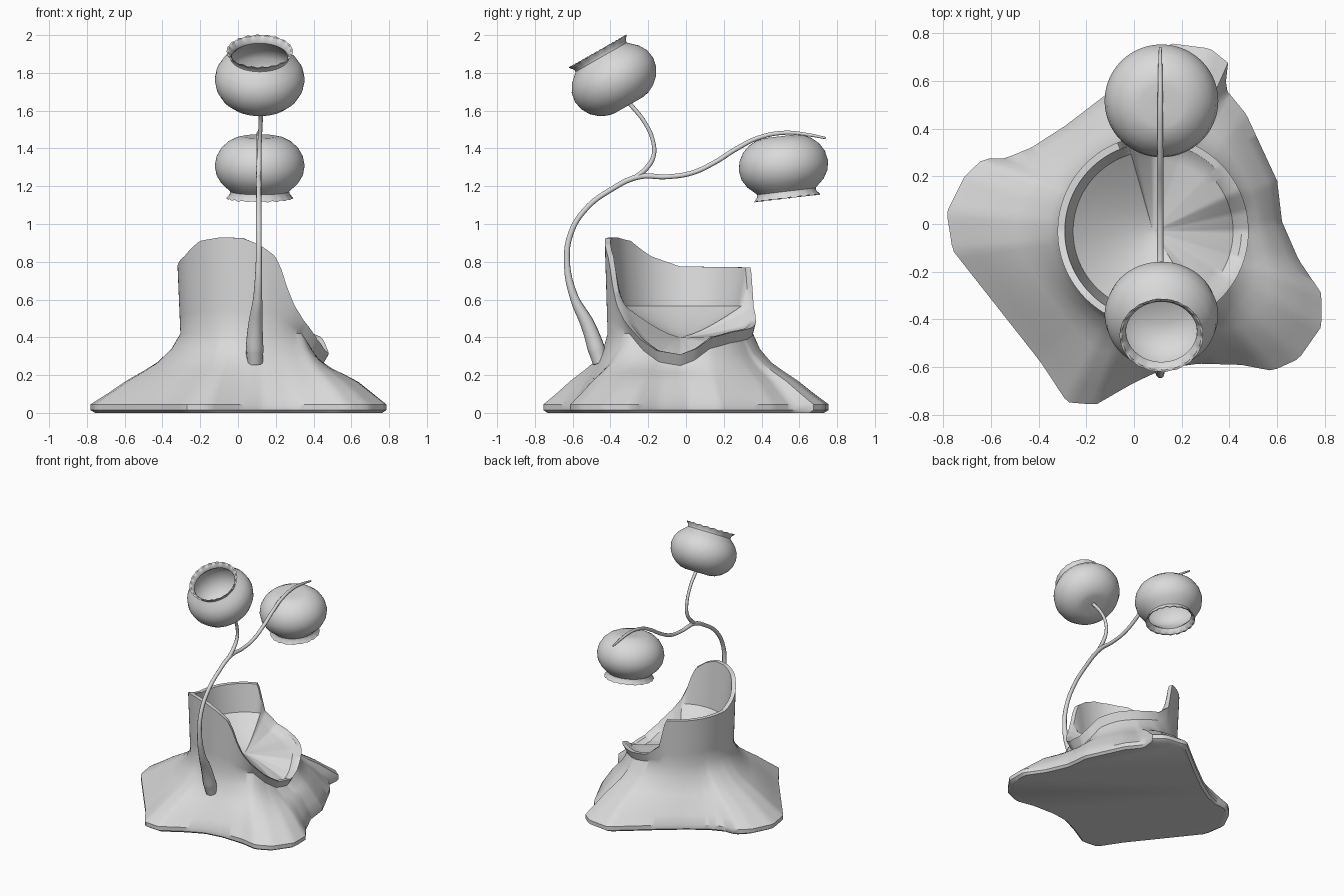
import bpy, bmesh, math
from mathutils import Vector

cube = bpy.data.objects.get("Cube")
if cube:
    bpy.data.objects.remove(cube, do_unlink=True)

mat = bpy.data.materials.new("plain grey")
mat.use_nodes = True
grey = (0.7, 0.7, 0.7, 1)
mat.diffuse_color = grey
mat.node_tree.nodes["Principled BSDF"].inputs["Base Color"].default_value = grey


def finish(obj, angle=35):
    bpy.ops.object.select_all(action='DESELECT')
    obj.select_set(True)
    bpy.context.view_layer.objects.active = obj
    if obj.type == 'CURVE':
        bpy.ops.object.convert(target='MESH')
        obj = bpy.context.object
    if not obj.data.materials:
        obj.data.materials.append(mat)
    bpy.ops.object.shade_smooth_by_angle(angle=math.radians(angle))
    return obj


def loft(name, rings):
    """Skin a list of equal-length point rings and close both ends."""
    bm = bmesh.new()
    rows = [[bm.verts.new(p) for p in ring] for ring in rings]
    n = len(rows[0])
    for a, b in zip(rows, rows[1:]):
        for j in range(n):
            k = (j + 1) % n
            bm.faces.new((a[j], a[k], b[k], b[j]))
    bm.faces.new(rows[0])
    bm.faces.new(rows[-1])
    bmesh.ops.recalc_face_normals(bm, faces=bm.faces)
    mesh = bpy.data.meshes.new(name)
    bm.to_mesh(mesh)
    bm.free()
    obj = bpy.data.objects.new(name, mesh)
    bpy.context.collection.objects.link(obj)
    return finish(obj)


# Hollow stump: spreading skirt, cut-away tube and shallow inner floor
CX, CY = 0.08, -0.03
OUTLINE = [(-.785, .05), (-.76, -.11), (-.39, -.58), (-.28, -.747), (-.16, -.757),
           (0, -.665), (.13, -.605), (.27, -.585), (.45, -.59), (.58, -.615),
           (.69, -.565), (.785, -.43), (.785, -.29), (.69, -.15), (.62, .01),
           (.60, .18), (.47, .46), (.38, .57), (.40, .67), (.32, .735),
           (.15, .757), (-.12, .54), (-.29, .41), (-.43, .32), (-.54, .275),
           (-.63, .275), (-.71, .20)]
polar = sorted((math.atan2(y - CY, x - CX) % math.tau, math.hypot(x - CX, y - CY))
               for x, y in OUTLINE)
polar = [(polar[-1][0] - math.tau, polar[-1][1])] + polar \
    + [(polar[0][0] + math.tau, polar[0][1])]

# Rim height against angle in degrees, counted from +x
RIM = [(0, .31), (12, .34), (25, .40), (45, .43), (70, .45), (90, .48), (104, .56),
       (111, .77), (180, .775), (205, .83), (225, .91), (245, .93), (262, .925),
       (275, .89), (287, .83), (292, .76), (297, .66), (303, .57), (312, .49),
       (328, .39), (342, .33), (360, .31)]


def skirt_radius(t):
    for (a, ra), (b, rb) in zip(polar, polar[1:]):
        if a <= t <= b:
            return math.sin(b - a) / (math.sin(b - t) / ra + math.sin(t - a) / rb)


def rim_height(t):
    d = math.degrees(t)
    for (a, za), (b, zb) in zip(RIM, RIM[1:]):
        if a <= d <= b:
            return za + (zb - za) * (d - a) / (b - a)


def neck_radius(t):
    return 0.385 - 0.02 * max(0, math.cos(t))


def neck_height(t):
    return min(.42, rim_height(t) - 0.06)


def angles(n):
    return [math.tau * i / n for i in range(n)]


def ring(fn):
    """fn(angle) gives radius and height."""
    out = []
    for t in angles(180):
        r, z = fn(t)
        out.append((CX + r * math.cos(t), CY + r * math.sin(t), z))
    return out


def skirt(s, z):
    def fn(t):
        squash = (neck_height(t) - .045) / .375
        return (skirt_radius(t) * (1 - s) + neck_radius(t) * s,
                .045 + (z - .045) * (1 - s * s * (1 - squash)))
    return fn


def wall(u):
    return lambda t: (neck_radius(t) * (1 - u) + 0.4 * u,
                      neck_height(t) * (1 - u) + rim_height(t) * u)


def floor(u):
    def fn(t):
        edge = min(.565, rim_height(t) - 0.025)
        return 0.335 * u, .40 + (edge - .40) * u ** 1.4
    return fn


rings = [ring(lambda t: (skirt_radius(t) * .97, 0)),
         ring(lambda t: (skirt_radius(t), .015))]
rings += [ring(skirt(s, z)) for s, z in
          [(0, .045), (.2, .105), (.4, .17), (.6, .225), (.75, .27), (.9, .34)]]
rings += [ring(wall(u)) for u in (0, .25, .5, .75, 1)]
rings.append(ring(lambda t: (.37, rim_height(t))))
rings += [ring(floor(u)) for u in (1, .9, .8, .65, .5, .35, .2, .03)]
loft("hollow_stump", rings)


# Round pots: shared profile of radius, height from closed end, lip ripple
POT = [(.01, .010, 0), (.09, .004, 0), (.125, .012, 0), (.165, .032, 0),
       (.203, .066, 0), (.228, .11, 0), (.238, .16, 0), (.229, .21, 0),
       (.204, .252, 0), (.174, .28, 0), (.156, .297, 0), (.158, .312, 0),
       (.175, .333, .003), (.166, .331, .003), (.15, .312, 0), (.148, .297, 0),
       (.166, .274, 0), (.195, .246, 0), (.219, .207, 0), (.228, .16, 0),
       (.195, .074, 0), (.12, .022, 0), (.01, .02, 0)]


def pot(name, closed_end, axis):
    turn = Vector((0, 0, 1)).rotation_difference(Vector(axis).normalized())
    loft(name, [[turn @ Vector((r * math.cos(t), r * math.sin(t), h + w * math.sin(20 * t)))
                 + Vector(closed_end) for t in angles(120)] for r, h, w in POT])


pot("hanging_pot", (.115, .497, 1.468), (0, .117, -.993))
pot("upright_pot", (.115, -.302, 1.625), (0, -.495, .869))


# Stem with a swollen foot, and its side branch
def tube(name, points):
    curve = bpy.data.curves.new(name, 'CURVE')
    curve.dimensions = '3D'
    curve.bevel_depth = 1
    curve.bevel_resolution = 3
    curve.resolution_u = 8
    curve.use_fill_caps = True
    spline = curve.splines.new('BEZIER')
    spline.bezier_points.add(len(points) - 1)
    for bp, (x, y, z, r) in zip(spline.bezier_points, points):
        bp.co = (x, y, z)
        bp.radius = r
        bp.handle_left_type = bp.handle_right_type = 'AUTO'
    obj = bpy.data.objects.new(name, curve)
    bpy.context.collection.objects.link(obj)
    finish(obj, 60)


tube("stem", [(.09, -.452, .265, .042), (.088, -.475, .34, .047), (.092, -.517, .46, .039),
              (.105, -.595, .62, .023), (.11, -.630, .80, .016), (.11, -.61, .95, .015),
              (.11, -.53, 1.08, .014), (.11, -.40, 1.18, .014), (.11, -.25, 1.25, .015),
              (.11, -.10, 1.25, .013), (.11, .03, 1.27, .013), (.11, .15, 1.325, .013),
              (.11, .27, 1.40, .013), (.11, .38, 1.455, .012), (.11, .52, 1.483, .011),
              (.11, .65, 1.472, .009), (.11, .74, 1.455, .006)])
tube("branch", [(.11, -.27, 1.245, .013), (.11, -.21, 1.295, .014), (.112, -.172, 1.36, .012),
                (.115, -.175, 1.44, .011), (.12, -.22, 1.54, .011), (.122, -.30, 1.64, .012)])
